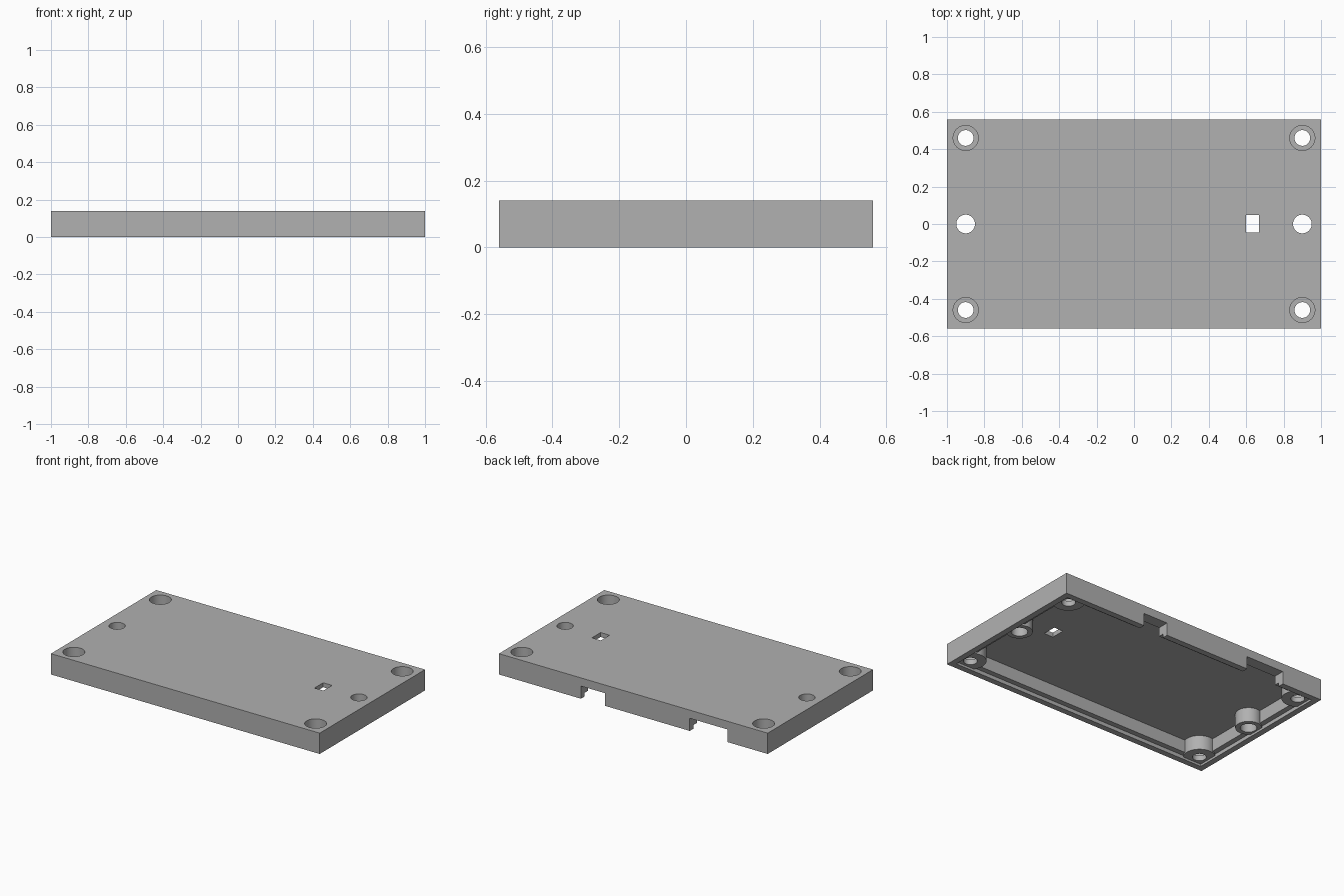
import bpy
import math

old = bpy.data.objects.get("Cube")
if old:
    bpy.data.objects.remove(old, do_unlink=True)

grey = bpy.data.materials.new("plain_grey")
grey.use_nodes = True
COLOUR = (0.44, 0.44, 0.44, 1)
grey.diffuse_color = COLOUR
grey.node_tree.nodes["Principled BSDF"].inputs["Base Color"].default_value = COLOUR

HALF_X, HALF_Y, HEIGHT = 1.0, 0.56, 0.14
PLATE_UNDER = 0.11      # underside of the top plate
WALL, RIM = 0.075, 0.04  # wall thickness, thinner at the bottom rim
LEDGE, BOSS_END = 0.025, 0.015


def box(name, x0, x1, y0, y1, z0, z1):
    bpy.ops.mesh.primitive_cube_add(
        size=1, location=((x0 + x1) / 2, (y0 + y1) / 2, (z0 + z1) / 2))
    ob = bpy.context.object
    ob.name = name
    ob.scale = (x1 - x0, y1 - y0, z1 - z0)
    bpy.ops.object.transform_apply(location=True, rotation=True, scale=True)
    return ob


def cylinder(name, x, y, radius, z0, z1):
    bpy.ops.mesh.primitive_cylinder_add(
        vertices=48, radius=radius, depth=z1 - z0, location=(x, y, (z0 + z1) / 2))
    ob = bpy.context.object
    ob.name = name
    bpy.ops.object.transform_apply(location=True, rotation=True, scale=True)
    return ob


def combine(target, tool, operation):
    """Apply a boolean and remove the tool object."""
    tool.hide_render = True
    mod = target.modifiers.new(tool.name, 'BOOLEAN')
    mod.operation = operation
    mod.solver = 'EXACT'
    mod.object = tool
    bpy.context.view_layer.objects.active = target
    bpy.ops.object.modifier_apply(modifier=mod.name)
    bpy.data.objects.remove(tool, do_unlink=True)


def inset_box(name, inset, top):
    x, y = HALF_X - inset, HALF_Y - inset
    return box(name, -x, x, -y, y, -0.2, top)


# Hollow lid with a stepped rim, open underneath
lid = box("enclosure_lid", -HALF_X, HALF_X, -HALF_Y, HALF_Y, 0, HEIGHT)
combine(lid, inset_box("cavity", WALL, PLATE_UNDER), 'DIFFERENCE')
combine(lid, inset_box("rim_recess", RIM, LEDGE), 'DIFFERENCE')

# Cable notches in the back wall
for x0, x1 in ((0.21, 0.39), (-0.70, -0.42)):
    combine(lid, box("notch", x0, x1, 0.4, 0.7, -0.2, 0.085), 'DIFFERENCE')

# Screw bosses: counterbored at the corners, plain in the middle
for x in (-0.9, 0.9):
    for y in (-0.46, 0, 0.46):
        corner = y != 0
        boss_radius, hole_radius = (0.097, 0.042) if corner else (0.08, 0.05)
        combine(lid, cylinder("boss", x, y, boss_radius, BOSS_END, 0.125), 'UNION')
        combine(lid, cylinder("screw_hole", x, y, hole_radius, -0.2, 0.3), 'DIFFERENCE')
        if corner:
            combine(lid, cylinder("counterbore", x, y, 0.067, 0.05, 0.3), 'DIFFERENCE')

# Small rectangular window in the top plate
combine(lid, box("window", 0.6, 0.667, -0.045, 0.048, 0, 0.3), 'DIFFERENCE')

lid.data.materials.clear()
lid.data.materials.append(grey)
for poly in lid.data.polygons:
    poly.material_index = 0

bpy.ops.object.select_all(action='DESELECT')
lid.select_set(True)
bpy.context.view_layer.objects.active = lid
bpy.ops.object.shade_smooth_by_angle(angle=math.radians(30))
